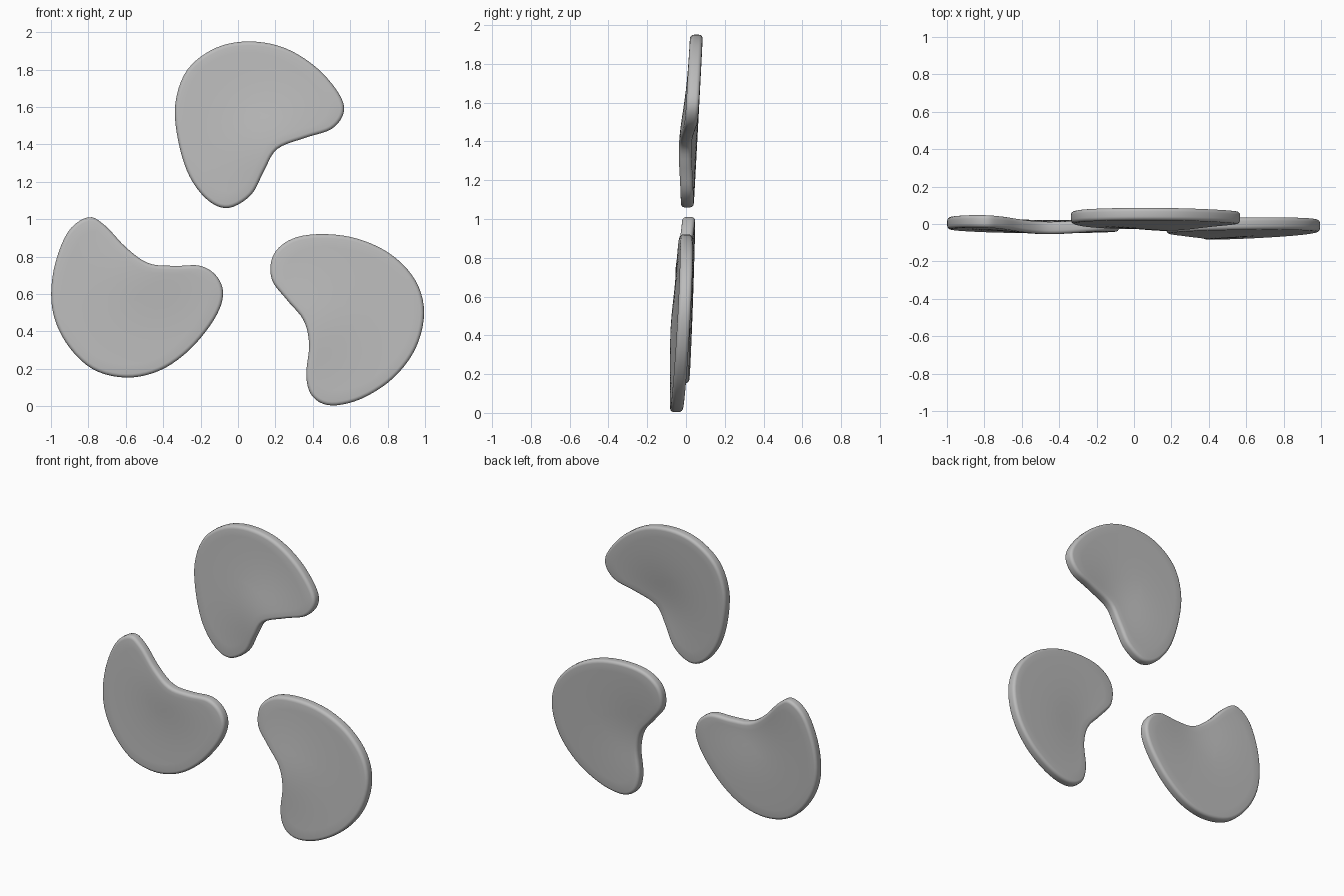
import bpy
import bmesh
from math import sin, cos, pi, exp, radians
from mathutils import Vector

cube = bpy.data.objects.get("Cube")
if cube:
    bpy.data.objects.remove(cube, do_unlink=True)

HALF = 0.033      # half of the plate thickness
FILLET = 0.02     # rounding of the rim
STEPS = 5         # curve samples between outline points

grey = bpy.data.materials.new("plain grey")
grey.use_nodes = True
colour = (0.5, 0.5, 0.5, 1)
grey.diffuse_color = colour
grey.node_tree.nodes["Principled BSDF"].inputs["Base Color"].default_value = colour


def smooth_loop(points):
    """Closed curve running through every outline point."""
    pts = [Vector(p) for p in points]
    n = len(pts)
    loop = []
    for i in range(n):
        a, b, c, d = (pts[(i + k - 1) % n] for k in range(4))
        for s in range(STEPS):
            t = s / STEPS
            loop.append(b + (c - a) * t / 2 + (2 * a - 5 * b + 4 * c - d) * t * t / 2
                        + (3 * b - a - 3 * c + d) * t ** 3 / 2)
    return loop


def inset(loop, amount):
    """Move a clockwise loop inwards along its normals."""
    result = []
    for i, p in enumerate(loop):
        along = (loop[(i + 1) % len(loop)] - loop[i - 1]).normalized()
        result.append(p + Vector((along.y, -along.x)) * amount)
    return result


def petal(name, outline, centre, depth, tilt_x, tilt_z, notch, dent):
    """Bean-shaped plate: tilted, and pulled forward around its notch."""
    rim = smooth_loop(outline)
    centre, notch = Vector(centre), Vector(notch)

    def middle(p):
        off = p - centre
        bump = exp(-(p - notch).length_squared / 0.06)
        return depth + tilt_x * off.x + tilt_z * off.y - dent * bump

    # One side as (loop, height) rings, from the face centre to the rim
    face = inset(rim, FILLET)
    side = [([centre.lerp(p, k / 8) for p in face], HALF) for k in range(1, 8)]
    for k in range(5):
        angle = k * pi / 8
        side.append((inset(rim, FILLET * (1 - sin(angle))),
                     HALF - FILLET * (1 - cos(angle))))
    rings = [(r, -h) for r, h in side] + [(r, h) for r, h in reversed(side)]

    bm = bmesh.new()
    verts = [[bm.verts.new((p.x, middle(p) + h, p.y)) for p in ring]
             for ring, h in rings]
    n = len(rim)
    for a, b in zip(verts, verts[1:]):
        for i in range(n):
            j = (i + 1) % n
            bm.faces.new((a[i], a[j], b[j], b[i]))
    # Close the middle of the front and back
    for ring, h in ((verts[0], -HALF), (verts[-1], HALF)):
        hub = bm.verts.new((centre.x, middle(centre) + h, centre.y))
        for i in range(n):
            bm.faces.new((hub, ring[i], ring[(i + 1) % n]))
    bmesh.ops.recalc_face_normals(bm, faces=bm.faces)

    mesh = bpy.data.meshes.new(name)
    bm.to_mesh(mesh)
    bm.free()
    mesh.materials.append(grey)
    obj = bpy.data.objects.new(name, mesh)
    bpy.context.collection.objects.link(obj)
    bpy.ops.object.select_all(action="DESELECT")
    obj.select_set(True)
    bpy.context.view_layer.objects.active = obj
    bpy.ops.object.shade_smooth_by_angle(angle=radians(40))


# Outlines run clockwise as seen from the front
petal("top_petal",
      [(.06, 1.95), (.25, 1.915), (.42, 1.81), (.54, 1.67), (.565, 1.57),
       (.5, 1.482), (.36, 1.435), (.21, 1.375), (.14, 1.26), (.07, 1.13),
       (-.05, 1.06), (-.16, 1.1), (-.26, 1.23), (-.32, 1.42), (-.335, 1.62),
       (-.27, 1.8), (-.12, 1.915)],
      (0, 1.6), .036, 0, .052, (.2, 1.38), .028)

petal("right_petal",
      [(-.8, 1.01), (-.71, .965), (-.6, .85), (-.48, .765), (-.34, .75),
       (-.2, .75), (-.11, .69), (-.08, .59), (-.13, .46), (-.26, .3),
       (-.42, .19), (-.6, .153), (-.78, .2), (-.92, .34), (-.993, .52),
       (-.985, .73), (-.91, .93)],
      (-.62, .55), -.002, -.012, .035, (-.47, .76), .024)

petal("left_petal",
      [(.45, .92), (.64, .895), (.82, .81), (.95, .67), (.995, .5),
       (.95, .31), (.83, .15), (.66, .04), (.5, .004), (.4, .05),
       (.365, .16), (.38, .33), (.35, .46), (.26, .57), (.18, .68),
       (.19, .81), (.29, .895)],
      (.65, .5), -.018, .025, .055, (.37, .42), .018)
